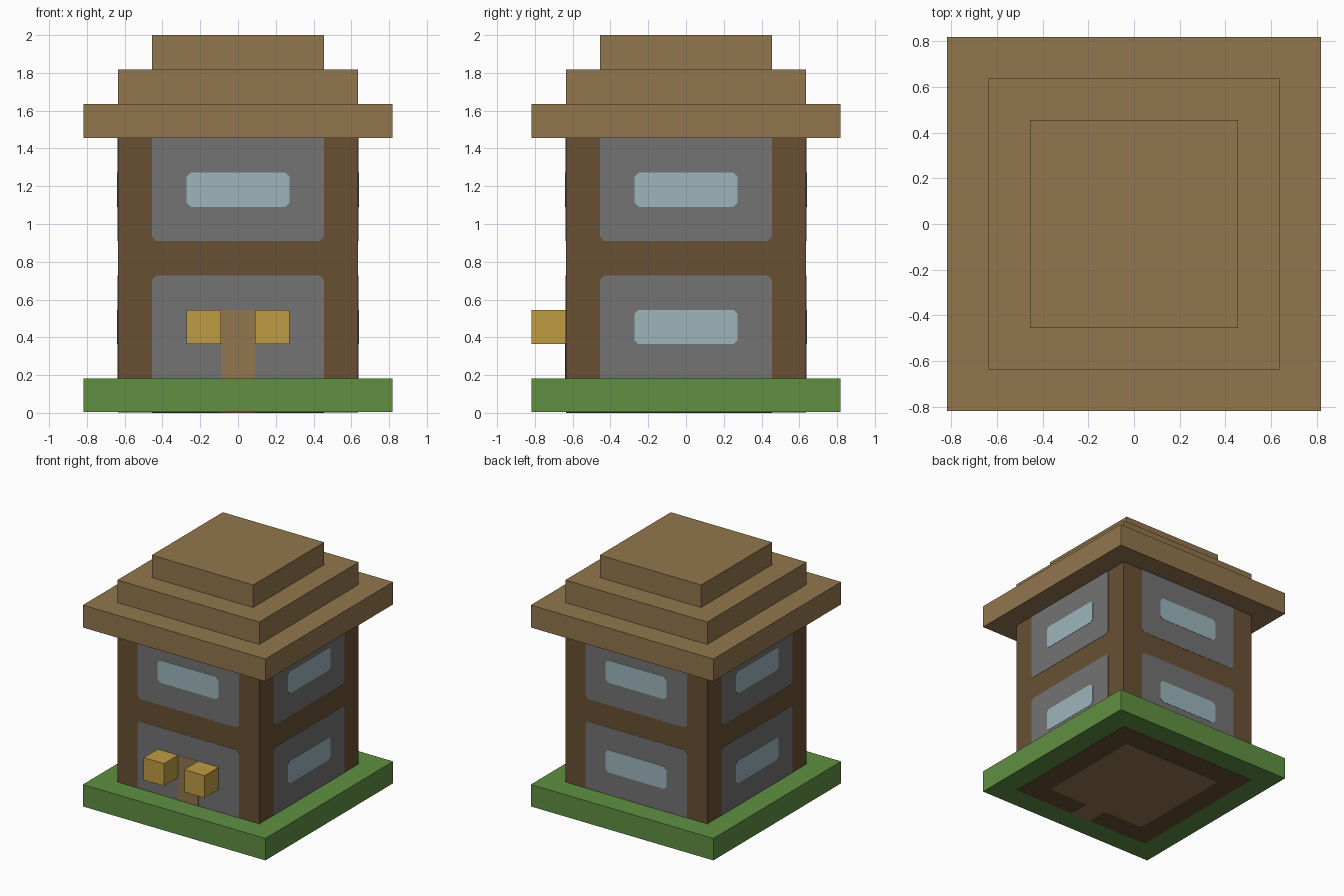
import bpy
import bmesh
from math import pi
from mathutils import Matrix, Vector

cube = bpy.data.objects.get("Cube")
if cube:
    bpy.data.objects.remove(cube, do_unlink=True)

U = 2 / 11          # one block
CUT = 0.022         # clipped corner of painted panels
SKIN = 0.002        # thickness of one painted layer
HALF = 3.5 * U      # half width of the walls


def material(name, r, g, b):
    def lin(c):
        c /= 255
        return ((c + 0.055) / 1.055) ** 2.4 if c > 0.04 else c / 12.92
    col = (lin(r), lin(g), lin(b), 1)
    m = bpy.data.materials.new(name)
    m.use_nodes = True
    m.diffuse_color = col
    bsdf = m.node_tree.nodes["Principled BSDF"]
    bsdf.inputs["Base Color"].default_value = col
    bsdf.inputs["Roughness"].default_value = 0.9
    return m


PLANK = material("light_wood", 146, 118, 77)
BEAM = material("dark_wood", 104, 80, 51)
STONE = material("grey_stone", 115, 115, 115)
GLASS = material("pale_blue_glass", 156, 181, 188)
LAMP = material("lantern_yellow", 191, 156, 68)
GRASS = material("grass_green", 96, 144, 66)


def finish(name, bm, mat):
    bmesh.ops.recalc_face_normals(bm, faces=bm.faces)
    mesh = bpy.data.meshes.new(name)
    bm.to_mesh(mesh)
    bm.free()
    mesh.materials.append(mat)
    ob = bpy.data.objects.new(name, mesh)
    bpy.context.collection.objects.link(ob)
    return ob


def block(name, size, centre, mat):
    bm = bmesh.new()
    bmesh.ops.create_cube(bm, size=1, matrix=Matrix.Translation(centre)
                          @ Matrix.Diagonal((*size, 1)))
    return finish(name, bm, mat)


def plate(name, u0, u1, v0, v1, mat, place, layers=1, low=True, high=True):
    """Thin plate in block units; low/high clip its bottom/top corners."""
    bm = bmesh.new()
    pts = []
    for u, v, su, sv in ((u0, v0, 1, 1), (u1, v0, -1, 1),
                         (u1, v1, -1, -1), (u0, v1, 1, -1)):
        x, y = u * U, v * U
        if not (low if sv > 0 else high):
            pts.append((x, y, 0))
            continue
        pair = [(x, y + sv * CUT, 0), (x + su * CUT, y, 0)]
        pts += pair if su == sv else pair[::-1]
    face = bm.faces.new([bm.verts.new(p) for p in pts])
    out = bmesh.ops.extrude_face_region(bm, geom=[face])["geom"]
    bmesh.ops.translate(bm, vec=(0, 0, layers * SKIN),
                        verts=[g for g in out if isinstance(g, bmesh.types.BMVert)])
    bm.transform(place)
    return finish(name, bm, mat)


# Ground slab, its underside raised to leave room for the floor plates
block("ground_slab", (9 * U, 9 * U, U - 2 * SKIN), (0, 0, U / 2 + SKIN), GRASS)
under = Matrix.Translation((0, 0, 2 * SKIN)) @ Matrix.Rotation(pi, 4, "X")
plate("floor_border", -3.5, 3.5, -3.5, 3.5, BEAM, under, 1, False, False)
plate("floor", -2.5, 2.5, -2.5, 2.5, PLANK, under, 2)
plate("doorstep", -0.5, 0.5, 2.4, 3.5, PLANK, under, 2, False, False)

# Timber body
block("house_body", (7 * U, 7 * U, 7 * U), (0, 0, 4.5 * U), BEAM)

# Stone panels and windows on each wall, with the door on the front
for i, side in enumerate(("front", "right", "back", "left")):
    wall = (Matrix.Rotation(i * pi / 2, 4, "Z")
            @ Matrix.Translation((0, -HALF, 0)) @ Matrix.Rotation(pi / 2, 4, "X"))
    plate(side + "_lower_panel", -2.5, 2.5, 1, 4, STONE, wall, 1, False, True)
    plate(side + "_upper_panel", -2.5, 2.5, 5, 8, STONE, wall, 1, True, False)
    plate(side + "_upper_window", -1.5, 1.5, 6, 7, GLASS, wall, 2)
    if side == "front":
        plate("door", -0.5, 0.5, 1, 3, PLANK, wall, 2, False, False)
    else:
        plate(side + "_lower_window", -1.5, 1.5, 2, 3, GLASS, wall, 2)

# Lanterns either side of the door
for name, s in (("left_lantern", 1), ("right_lantern", -1)):
    block(name, (U, U, U), (s * U, -4 * U, 2.5 * U), LAMP)

# Stepped roof
for k, (name, w) in enumerate((("roof_eaves", 9), ("roof_middle", 7), ("roof_top", 5))):
    block(name, (w * U, w * U, U), (0, 0, (8.5 + k) * U), PLANK)
